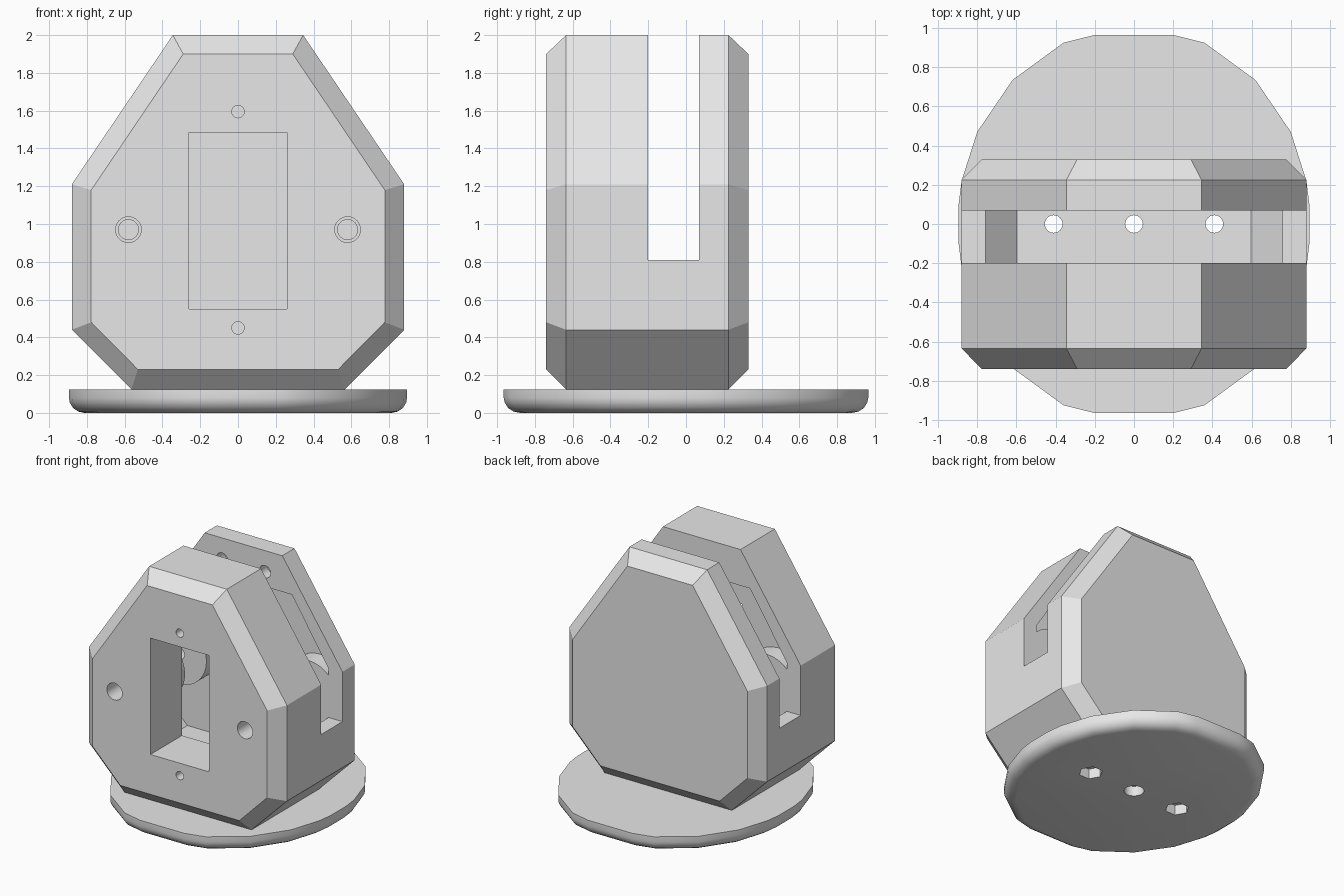
import bpy, bmesh
from math import radians, sin, cos, pi

cube = bpy.data.objects.get("Cube")
if cube:
    bpy.data.objects.remove(cube, do_unlink=True)

grey = bpy.data.materials.new("plain grey")
grey.use_nodes = True
grey.diffuse_color = (0.8, 0.8, 0.8, 1)
grey.node_tree.nodes["Principled BSDF"].inputs["Base Color"].default_value = (0.8, 0.8, 0.8, 1)


def loft(name, rings):
    """Closed solid through a list of equal-length point loops."""
    bm = bmesh.new()
    loops = [[bm.verts.new(p) for p in ring] for ring in rings]
    n = len(loops[0])
    for a, b in zip(loops, loops[1:]):
        for i in range(n):
            j = (i + 1) % n
            bm.faces.new((a[i], a[j], b[j], b[i]))
    bm.faces.new(loops[0][::-1])
    bm.faces.new(loops[-1])
    bmesh.ops.recalc_face_normals(bm, faces=bm.faces)
    mesh = bpy.data.meshes.new(name)
    bm.to_mesh(mesh)
    bm.free()
    mesh.materials.append(grey)
    ob = bpy.data.objects.new(name, mesh)
    bpy.context.collection.objects.link(ob)
    return ob


def mirrored(half):
    """Close a right-hand half profile across x = 0."""
    return half + [(-x, z) for x, z in reversed(half)]


def circle(cx, cy, r, n=24):
    return [(cx + r * cos(2 * pi * i / n), cy + r * sin(2 * pi * i / n)) for i in range(n)]


def along_y(profile, y):
    return [(x, y, z) for x, z in profile]


def prism_y(profile, y0, y1):
    return loft("cutter", [along_y(profile, y0), along_y(profile, y1)])


def prism_z(profile, z0, z1):
    return loft("cutter", [[(x, y, z) for x, y in profile] for z in (z0, z1)])


def rect(x, z0, z1):
    return mirrored([(x, z1), (x, z0)])


def cut(target, cutter):
    mod = target.modifiers.new("cut", 'BOOLEAN')
    mod.operation = 'DIFFERENCE'
    mod.solver = 'EXACT'
    mod.object = cutter
    bpy.context.view_layer.objects.active = target
    bpy.ops.object.modifier_apply(modifier=mod.name)
    bpy.data.objects.remove(cutter, do_unlink=True)


def shade(ob, angle):
    bpy.ops.object.select_all(action='DESELECT')
    ob.select_set(True)
    bpy.context.view_layer.objects.active = ob
    bpy.ops.object.shade_smooth_by_angle(angle=radians(angle))


# Eight-sided housing with chamfered front and back
outer = mirrored([(0.345, 2), (0.88, 1.21), (0.88, 0.44), (0.565, 0.125)])
inner = mirrored([(0.29, 1.9), (0.777, 1.18), (0.777, 0.48), (0.53, 0.23)])
housing = loft("housing", [along_y(inner, -0.74), along_y(outer, -0.635),
                           along_y(outer, 0.225), along_y(inner, 0.33)])

# Inner pocket, leaving round screw bosses on both walls
pocket = prism_y(mirrored([(0.43, 1.71), (0.757, 1.2), (0.757, 0.49), (0.597, 0.33)]), -0.34, 0.21)
for side in (-1, 1):
    for y0, y1 in ((-0.4, -0.201), (0.071, 0.3)):
        cut(pocket, prism_y(circle(side * 0.58, 0.97, 0.25, 32), y0, y1))
cut(housing, pocket)

# Open slot, front window and small fixing holes
cut(housing, prism_y(rect(1.2, 0.81, 2.2), -0.2, 0.07))
cut(housing, prism_y(rect(0.26, 0.55, 1.485), -0.9, -0.3))
for z in (0.45, 1.595):
    cut(housing, prism_y(circle(0, z, 0.033), -0.9, -0.3))
for side in (-1, 1):
    cut(housing, prism_y(circle(side * 0.58, 0.97, 0.068), -0.9, -0.3))
    cut(housing, prism_y(circle(side * 0.58, 0.97, 0.053), -0.35, 0.2))
    cut(housing, prism_y(circle(side * 0.19, 1.83, 0.05), 0.0, 0.17))

# Faceted oval base with a rounded lower rim
quarter = [(0.2, 0.965), (0.36, 0.925), (0.62, 0.735), (0.8, 0.47), (0.88, 0.22), (0.895, 0.1)]
half = quarter + [(x, -y) for x, y in reversed(quarter)]
rim = mirrored(half)
profile = [(0.91, 0), (0.945, 0.007), (0.975, 0.025), (0.995, 0.055), (1, 0.08), (1, 0.125)]
base = loft("base", [[(x * s, y * s, z) for x, y in rim] for s, z in profile])

# Mounting holes through base and housing floor, with nut recesses below
for x, sides, r in ((-0.41, 6, 0.088), (0, 24, 0.073), (0.41, 6, 0.088)):
    for part in (housing, base):
        cut(part, prism_z(circle(x, 0, 0.045), -0.1, 0.5))
    cut(base, prism_z(circle(x, 0, r, sides), -0.1, 0.08))

shade(housing, 20)
shade(base, 40)
